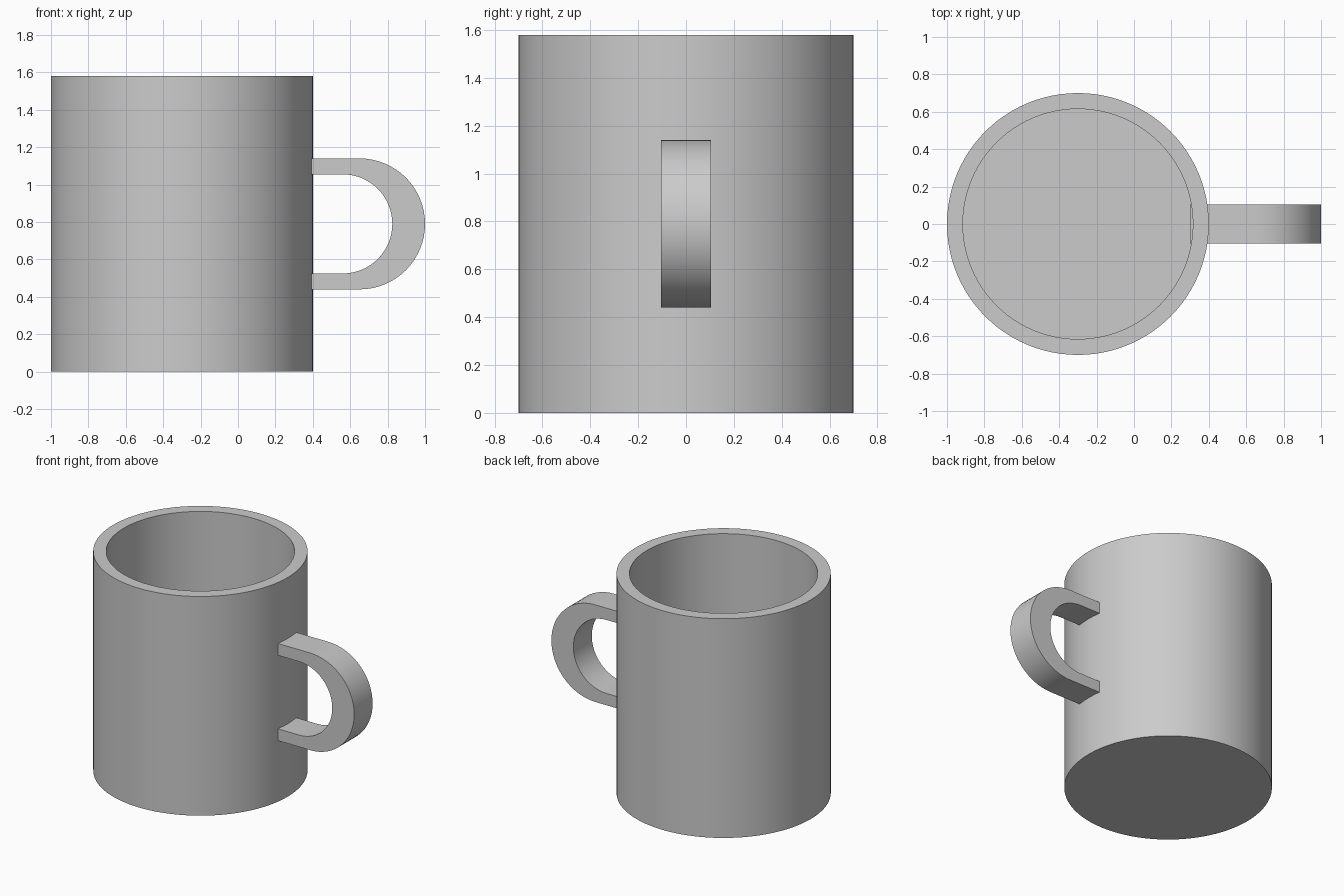
import bpy
import bmesh
from math import pi, cos, sin, radians
from mathutils import Vector

cube = bpy.data.objects.get("Cube")
if cube:
    bpy.data.objects.remove(cube, do_unlink=True)

# Single grey colour
grey = bpy.data.materials.new("plain_grey")
grey.use_nodes = True
colour = (0.6, 0.6, 0.6, 1)
grey.diffuse_color = colour
grey.node_tree.nodes["Principled BSDF"].inputs["Base Color"].default_value = colour


def finish(name, bm):
    """Turn a bmesh into a shaded object with sharp rims."""
    bmesh.ops.recalc_face_normals(bm, faces=bm.faces)
    mesh = bpy.data.meshes.new(name)
    bm.to_mesh(mesh)
    bm.free()
    mesh.materials.append(grey)
    obj = bpy.data.objects.new(name, mesh)
    bpy.context.collection.objects.link(obj)
    bpy.ops.object.select_all(action='DESELECT')
    obj.select_set(True)
    bpy.context.view_layer.objects.active = obj
    bpy.ops.object.shade_smooth_by_angle(angle=radians(30))
    return obj


# Mug body: half section revolved about its own axis
axis_x, outer, inner, height, floor = -0.3, 0.7, 0.615, 1.58, 0.085
section = [(0, 0), (outer, 0), (outer, height), (inner, height), (inner, floor), (0, floor)]
bm = bmesh.new()
verts = [bm.verts.new((axis_x + r, 0, z)) for r, z in section]
edges = [bm.edges.new(pair) for pair in zip(verts, verts[1:])]
bmesh.ops.spin(bm, geom=verts + edges, cent=(axis_x, 0, 0), axis=(0, 0, 1),
               angle=2 * pi, steps=96, use_duplicate=False)
bmesh.ops.remove_doubles(bm, verts=bm.verts, dist=0.0001)
finish("mug_body", bm)

# Handle: a D-shaped strip between two offset arcs, set into the wall
mid_z, half_width, root_x, steps = 0.79, 0.105, 0.3, 32


def handle_curve(centre_x, radius):
    """Straight run, half circle, straight run back to the mug."""
    arc = [(centre_x + radius * cos(a), mid_z + radius * sin(a))
           for a in (pi / 2 - pi * i / steps for i in range(steps + 1))]
    return [(root_x, mid_z + radius)] + arc + [(root_x, mid_z - radius)]


bm = bmesh.new()
rows = [[bm.verts.new((x, -half_width, z)) for x, z in handle_curve(cx, r)]
        for cx, r in ((0.65, 0.35), (0.56, 0.265))]
faces = [bm.faces.new((rows[0][i], rows[0][i + 1], rows[1][i + 1], rows[1][i]))
         for i in range(len(rows[0]) - 1)]
front_copy = bmesh.ops.extrude_face_region(bm, geom=faces, use_keep_orig=True)
moved = [g for g in front_copy["geom"] if isinstance(g, bmesh.types.BMVert)]
bmesh.ops.translate(bm, verts=moved, vec=Vector((0, 2 * half_width, 0)))
finish("handle", bm)
